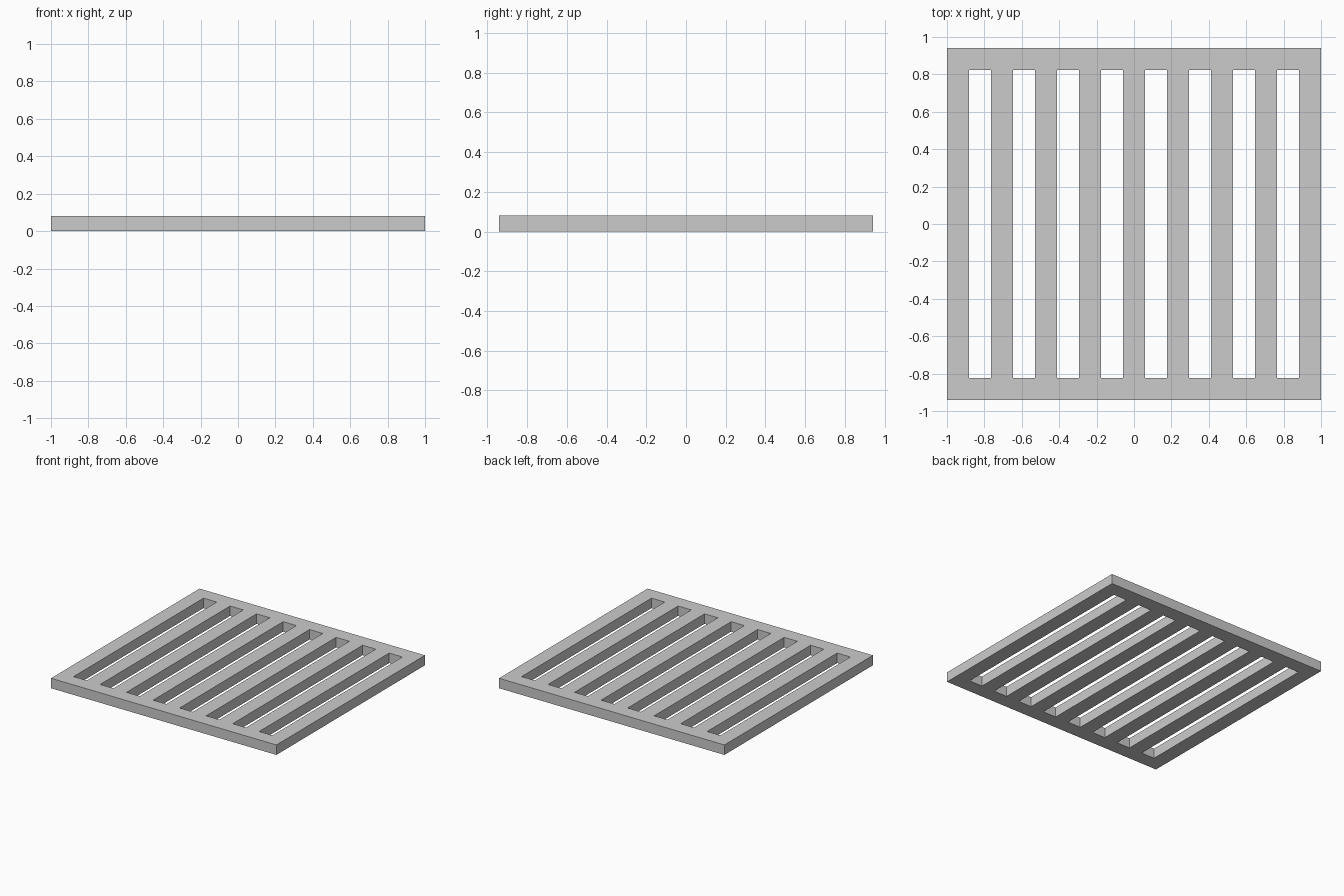
import bpy
import bmesh

if "Cube" in bpy.data.objects:
    bpy.data.objects.remove(bpy.data.objects["Cube"])

BARS = 9                      # bars alternate with 8 equal slots
CELLS = 2 * BARS - 1
W = 2.0 / CELLS               # bar, slot and rail width
HALF_Y = 8 * W                # outer half depth
THICK = 0.08

xs = [-1 + i * W for i in range(CELLS + 1)]
ys = [-HALF_Y, -HALF_Y + W, HALF_Y - W, HALF_Y]

bm = bmesh.new()
grid = [[bm.verts.new((x, y, 0)) for y in ys] for x in xs]

# End rails fill the outer rows, bars fill every second cell of the middle row
for i in range(CELLS):
    for j in range(3):
        if j == 1 and i % 2 == 1:
            continue
        bm.faces.new((grid[i][j], grid[i + 1][j], grid[i + 1][j + 1], grid[i][j + 1]))

# Thicken the flat pattern into one closed slab
bottom = list(bm.faces)
result = bmesh.ops.extrude_face_region(bm, geom=bottom, use_keep_orig=True)
top_verts = [g for g in result["geom"] if isinstance(g, bmesh.types.BMVert)]
bmesh.ops.translate(bm, verts=top_verts, vec=(0, 0, THICK))
bmesh.ops.recalc_face_normals(bm, faces=bm.faces)

mesh = bpy.data.meshes.new("slatted_grate")
bm.to_mesh(mesh)
bm.free()
bpy.context.collection.objects.link(bpy.data.objects.new("slatted_grate", mesh))
